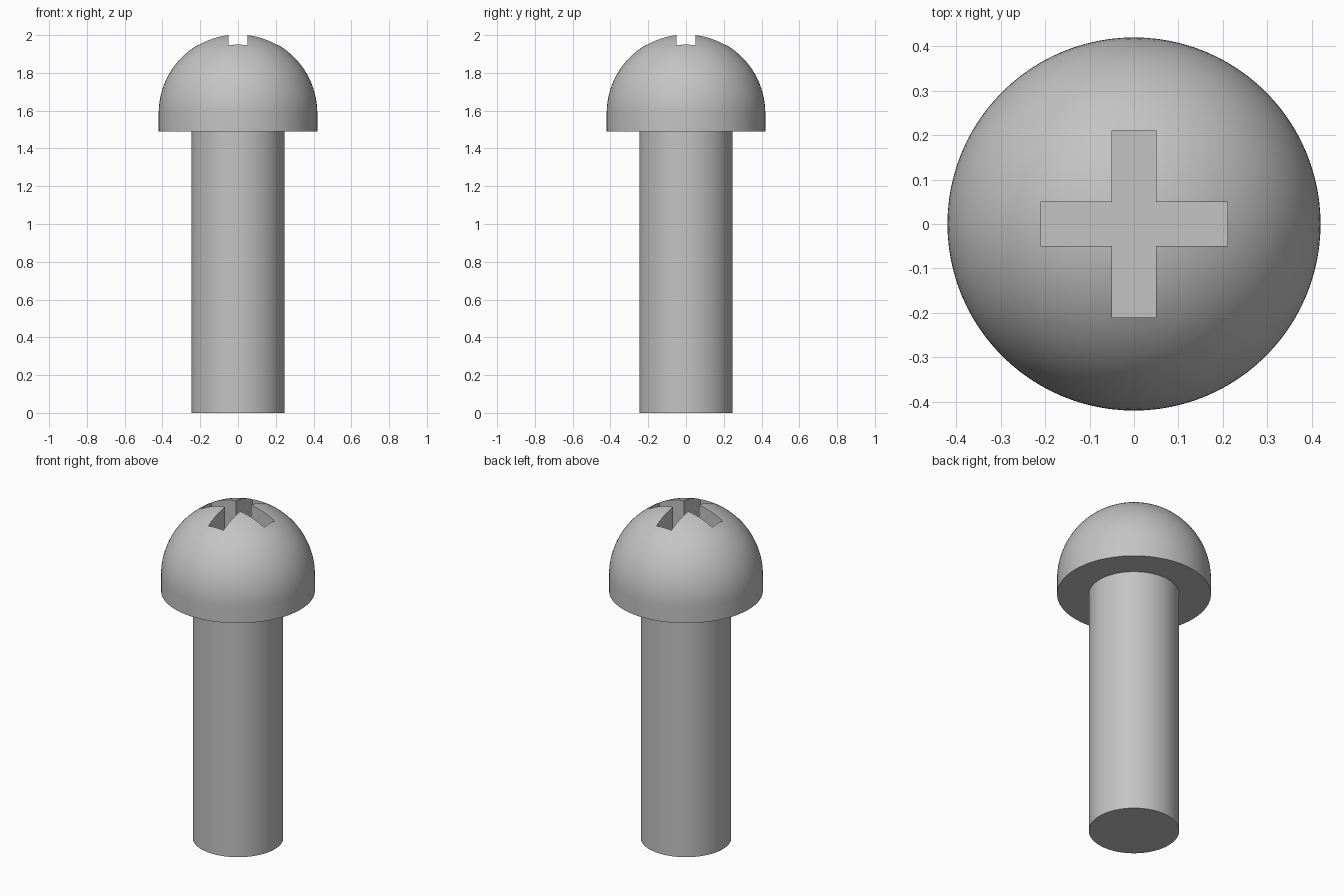
import bpy
import bmesh
from math import cos, sin, pi, radians
from mathutils import Matrix, Vector

default = bpy.data.objects.get("Cube")
if default:
    bpy.data.objects.remove(default, do_unlink=True)

SEGMENTS = 96
SHAFT_R = 0.247
HEAD_R, HEAD_BOTTOM, DOME_BASE = 0.42, 1.49, 1.586
SLOT_HALF, SLOT_REACH, SLOT_FLOOR = 0.05, 0.21, 1.8

steel = bpy.data.materials.new("steel grey")
steel.use_nodes = True
colour = (0.55, 0.55, 0.55, 1)
steel.diffuse_color = colour
steel.node_tree.nodes["Principled BSDF"].inputs["Base Color"].default_value = colour


def make_object(name, bm):
    """Turn a bmesh into a linked object in the steel colour."""
    bmesh.ops.recalc_face_normals(bm, faces=bm.faces)
    mesh = bpy.data.meshes.new(name)
    bm.to_mesh(mesh)
    bm.free()
    mesh.materials.append(steel)
    obj = bpy.data.objects.new(name, mesh)
    bpy.context.collection.objects.link(obj)
    return obj


def lathe(name, profile):
    """Revolve (radius, height) points around the z axis."""
    bm = bmesh.new()
    verts = [bm.verts.new((r, 0, z)) for r, z in profile]
    edges = [bm.edges.new(pair) for pair in zip(verts, verts[1:])]
    bmesh.ops.spin(bm, geom=verts + edges, cent=(0, 0, 0), axis=(0, 0, 1),
                   angle=2 * pi, steps=SEGMENTS, use_duplicate=False)
    bmesh.ops.remove_doubles(bm, verts=bm.verts, dist=1e-5)
    return make_object(name, bm)


def select_only(obj):
    bpy.ops.object.select_all(action='DESELECT')
    obj.select_set(True)
    bpy.context.view_layer.objects.active = obj


# Plain cylindrical shaft
shaft = lathe("shaft", [(0, 0), (SHAFT_R, 0), (SHAFT_R, HEAD_BOTTOM), (0, HEAD_BOTTOM)])

# Round head: short straight rim under a hemisphere
steps = 24
dome = [(HEAD_R * cos(a), DOME_BASE + HEAD_R * sin(a))
        for a in (pi / 2 * i / steps for i in range(steps))]
head = lathe("head", [(0, HEAD_BOTTOM), (HEAD_R, HEAD_BOTTOM)] + dome
             + [(0, DOME_BASE + HEAD_R)])

# Cross-shaped cutter for the drive recess: one arm outline turned four times
arm = [Vector((SLOT_HALF, -SLOT_HALF, SLOT_FLOOR)),
       Vector((SLOT_REACH, -SLOT_HALF, SLOT_FLOOR)),
       Vector((SLOT_REACH, SLOT_HALF, SLOT_FLOOR))]
bm = bmesh.new()
outline = [bm.verts.new(Matrix.Rotation(quarter * pi / 2, 3, 'Z') @ p)
           for quarter in range(4) for p in arm]
base = bm.faces.new(outline)
raised = bmesh.ops.extrude_face_region(bm, geom=[base])
bmesh.ops.translate(bm, vec=(0, 0, 0.4),
                    verts=[g for g in raised["geom"] if isinstance(g, bmesh.types.BMVert)])
cutter = make_object("cross_cutter", bm)
cutter.hide_render = True

# Cut the recess into the head, then drop the cutter
cut = head.modifiers.new("cross recess", 'BOOLEAN')
cut.operation = 'DIFFERENCE'
cut.solver = 'EXACT'
cut.object = cutter
select_only(head)
bpy.ops.object.modifier_apply(modifier=cut.name)
bpy.data.objects.remove(cutter, do_unlink=True)

# Smooth round surfaces, crisp rims and slot edges
for obj in (shaft, head):
    select_only(obj)
    bpy.ops.object.shade_smooth_by_angle(angle=radians(30))
